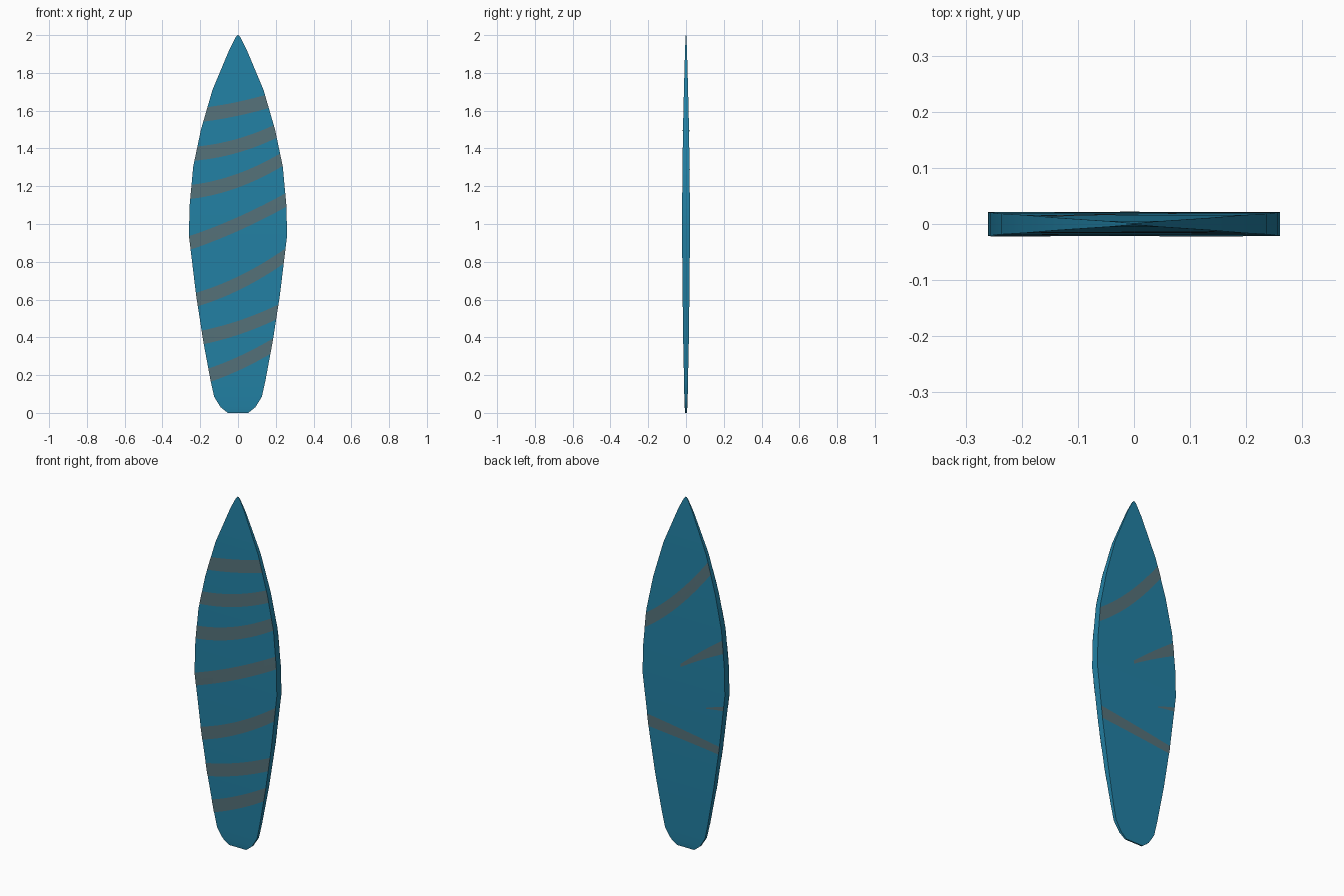
import bpy, bmesh, math

if "Cube" in bpy.data.objects:
    bpy.data.objects.remove(bpy.data.objects["Cube"])

# Outline stations: height, half width, half thickness
STATIONS = [(0.0, 0.055, 0.004), (0.006, 0.062, 0.005), (0.03, 0.092, 0.007),
            (0.085, 0.126, 0.009), (0.17, 0.145, 0.0105), (0.385, 0.185, 0.015),
            (0.625, 0.222, 0.018), (0.94, 0.26, 0.021), (1.10, 0.256, 0.0205),
            (1.305, 0.237, 0.0185), (1.50, 0.196, 0.016), (1.71, 0.135, 0.011),
            (1.925, 0.045, 0.005), (1.99, 0.012, 0.002), (2.0, 0.003, 0.001)]


def material(name, rgb):
    m = bpy.data.materials.new(name)
    m.diffuse_color = (*rgb, 1)
    m.use_nodes = True
    m.node_tree.nodes["Principled BSDF"].inputs["Base Color"].default_value = m.diffuse_color
    return m


BLUE = material("teal blue", (0.0160, 0.218, 0.371))
GREY = material("warm grey", (0.090, 0.166, 0.192))


def sample(z, k):
    """Interpolate half width (k=1) or half thickness (k=2) at height z."""
    for a, b in zip(STATIONS, STATIONS[1:]):
        if z <= b[0]:
            return a[k] + (b[k] - a[k]) * (z - a[0]) / (b[0] - a[0])
    return STATIONS[-1][k]


def finish(bm, name, mat):
    mesh = bpy.data.meshes.new(name)
    bm.to_mesh(mesh)
    bm.free()
    mesh.materials.append(mat)
    ob = bpy.data.objects.new(name, mesh)
    bpy.context.collection.objects.link(ob)
    return ob


# Board: thin rectangular sections lofted from tail to nose
bm = bmesh.new()
rings = [[bm.verts.new(p) for p in ((-w, -t, z), (w, -t, z), (w, t, z), (-w, t, z))]
         for z, w, t in STATIONS]
for a, b in zip(rings, rings[1:]):
    for i in range(4):
        j = (i + 1) % 4
        bm.faces.new((a[i], a[j], b[j], b[i]))
bm.faces.new(rings[0][::-1])
bm.faces.new(rings[-1])
bmesh.ops.recalc_face_normals(bm, faces=bm.faces)
board = finish(bm, "board", BLUE)
bpy.context.view_layer.objects.active = board
board.select_set(True)
bpy.ops.object.shade_smooth_by_angle(angle=math.radians(30))


def curve(pts, x):
    """Parabola through three (x, z) points."""
    total = 0
    for i, (xi, zi) in enumerate(pts):
        for j, (xj, _) in enumerate(pts):
            if i != j:
                zi *= (x - xj) / (xi - xj)
        total += zi
    return total


def stripe(name, side, pts, h0, h1, end=None):
    """Thin painted band; side -1 front, 1 back; runs from -x (h0) to +x (h1),
    clipped to the outline unless it stops at x = end."""
    x0, x1 = pts[0][0], pts[2][0]

    def edge(x, s):
        u = min(max((x - x0) / (x1 - x0), 0), 1)
        return curve(pts, x) + s * (h0 + (h1 - h0) * u)

    def limit(sx, s):
        if sx > 0 and end is not None:
            return end
        x = sx * 0.2
        for _ in range(40):
            x = sx * sample(edge(x, s), 1)
        return x

    bm = bmesh.new()
    n = 14
    rows = []
    for s in (-1, 0, 1):
        a, b = limit(-1, s), limit(1, s)
        row = []
        for i in range(n + 1):
            x = a + (b - a) * i / n
            z = edge(x, s)
            row.append(bm.verts.new((x, side * (sample(z, 2) + 0.0012), z)))
        rows.append(row)
    for lo, hi in zip(rows, rows[1:]):
        for i in range(n):
            f = (lo[i], lo[i + 1], hi[i + 1], hi[i])
            bm.faces.new(f if side < 0 else f[::-1])
    finish(bm, name, GREY)


# Front stripes: height at left edge, centre, right edge
FRONT = [(0.20, 0.26, 0.354), (0.40, 0.45, 0.534), (0.60, 0.685, 0.83),
         (0.90, 1.00, 1.127), (1.17, 1.23, 1.34), (1.373, 1.415, 1.49),
         (1.58, 1.61, 1.648)]
for k, (zl, zm, zr) in enumerate(FRONT):
    pts = [(-sample(zl, 1), zl), (0, zm), (sample(zr, 1), zr)]
    stripe(f"front_stripe_{k + 1}", -1, pts, 0.037, 0.037)

# Back stripes: two full bands and two tapering streaks
stripe("back_stripe_upper", 1, [(-0.16, 1.642), (0.02, 1.43), (0.24, 1.242)], 0.045, 0.04)
stripe("back_stripe_lower", 1, [(-0.22, 0.617), (0.0, 0.647), (0.226, 0.674)], 0.023, 0.034)
stripe("back_streak_long", 1, [(-0.25, 1.217), (-0.11, 1.13), (0.02, 1.04)], 0.04, 0.009, 0.02)
stripe("back_streak_short", 1, [(-0.25, 0.863), (-0.2, 0.853), (-0.14, 0.838)], 0.012, 0.003, -0.14)
